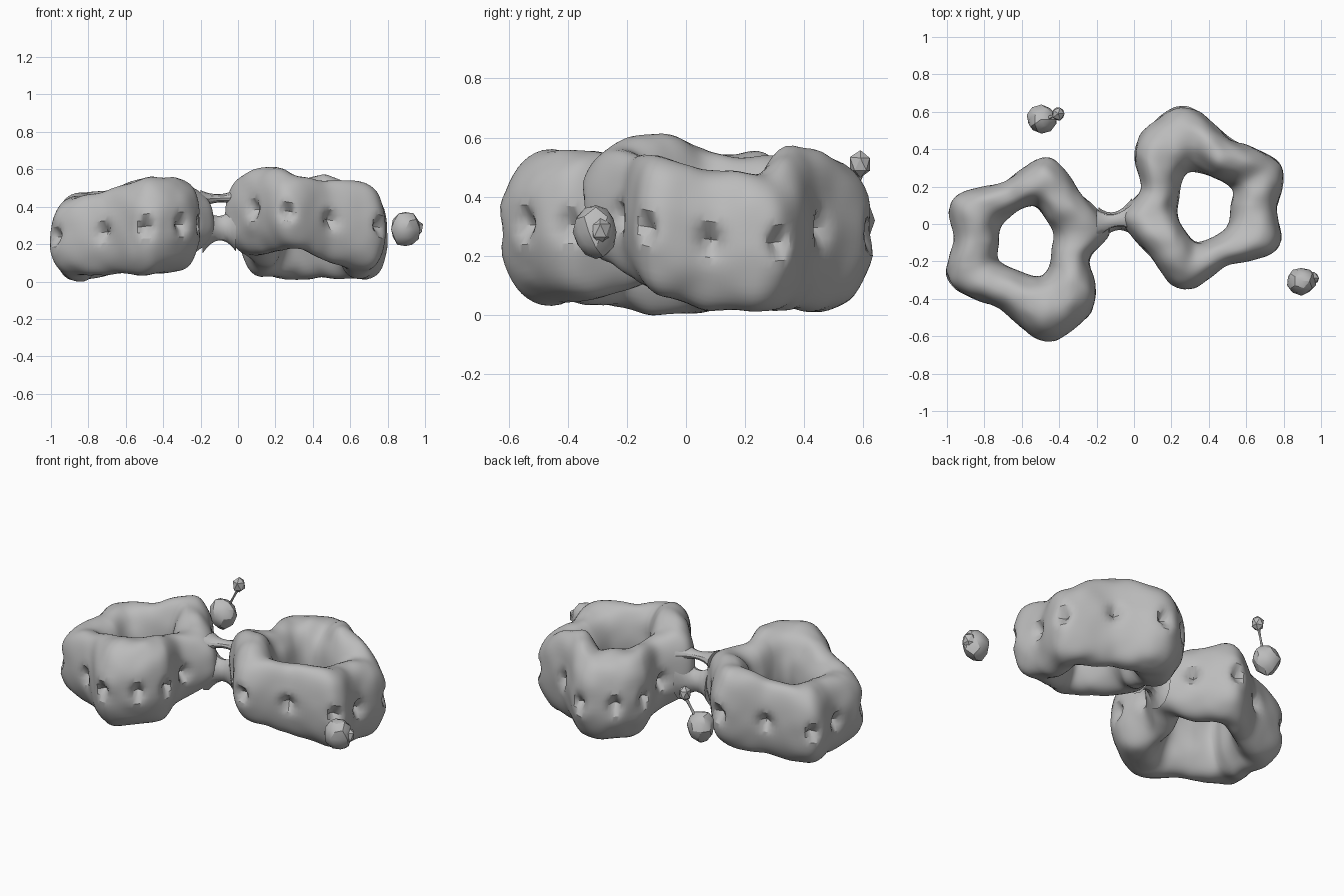
import bpy, bmesh, math, random
from mathutils import Vector, noise

random.seed(4)
if "Cube" in bpy.data.objects:
    bpy.data.objects.remove(bpy.data.objects["Cube"], do_unlink=True)

grey = bpy.data.materials.new("plain_grey")
grey.use_nodes = True
colour = (0.5, 0.5, 0.5, 1)
grey.diffuse_color = colour
grey.node_tree.nodes["Principled BSDF"].inputs["Base Color"].default_value = colour


def finish(name, bm, angle=30):
    bmesh.ops.recalc_face_normals(bm, faces=bm.faces)
    mesh = bpy.data.meshes.new(name)
    bm.to_mesh(mesh)
    bm.free()
    mesh.materials.append(grey)
    obj = bpy.data.objects.new(name, mesh)
    bpy.context.collection.objects.link(obj)
    bpy.ops.object.select_all(action='DESELECT')
    obj.select_set(True)
    bpy.context.view_layer.objects.active = obj
    bpy.ops.object.shade_smooth_by_angle(angle=math.radians(angle))


def spline(p, i, t):
    a, b, c, d = (p[(i + k) % len(p)] for k in (-1, 0, 1, 2))
    return b + (c - a) * (t / 2) + (a * 2 - b * 5 + c * 4 - d) * (t * t / 2) \
        + (b * 3 - a - c * 3 + d) * (t ** 3 / 2)


def bridge(bm, loops, closed):
    count = len(loops)
    for i in range(count if closed else count - 1):
        a, b = loops[i], loops[(i + 1) % count]
        for j in range(len(a)):
            k = (j + 1) % len(a)
            bm.faces.new((a[j], a[k], b[k], b[j]))


# Six-cornered outline: outer x, y and inner x, y at each corner and side middle
OUTLINE = [
    (-0.07, 0.03, 0.23, 0.06), (0.08, -0.17, 0.26, -0.01), (0.26, -0.36, 0.33, -0.09),
    (0.50, -0.23, 0.42, -0.07), (0.77, -0.14, 0.50, 0.00), (0.77, 0.08, 0.52, 0.10),
    (0.79, 0.32, 0.52, 0.19), (0.52, 0.46, 0.42, 0.25), (0.29, 0.63, 0.33, 0.28),
    (0.10, 0.55, 0.28, 0.27), (0.00, 0.40, 0.25, 0.22), (0.03, 0.19, 0.24, 0.14)]


# Lumpy ring swept round the outline; half_turn spins it about the middle of the necks
def lumpy_ring(name, tops, bottoms, half_turn, steps=14, sides=48):
    nodes = []
    for (ox, oy, ix, iy), top, bottom in zip(OUTLINE, tops, bottoms):
        if half_turn:
            ox, oy, ix, iy = -0.2 - ox, -oy, -0.2 - ix, -iy
        nodes.append(Vector((ox, oy, ix, iy, top, bottom)))
    bm = bmesh.new()
    loops = []
    for i in range(len(nodes)):
        for s in range(steps):
            ox, oy, ix, iy, top, bottom = spline(nodes, i, s / steps)
            centre = Vector((ox + ix, oy + iy, top + bottom)) / 2
            half = Vector((ox - ix, oy - iy, 0)) / 2
            # distance along the wall to the nearest dimple
            near = min((Vector((ox, oy)) - n.xy).length for n in nodes[1:])
            loop = []
            for j in range(sides):
                a = math.tau * j / sides
                u = math.copysign(abs(math.cos(a)) ** 0.85, math.cos(a))
                v = math.sin(a) * (top - bottom) / 2
                co = centre + half * u + Vector((0, 0, v))
                co += (co - centre) * 0.06 * noise.noise(co * 9)
                # dimples round the outer wall
                if u > 0:
                    co -= half.normalized() * 0.06 * math.exp(-(near ** 2 + v ** 2) / 0.0014)
                loop.append(bm.verts.new(co))
            loops.append(loop)
    bridge(bm, loops, True)
    finish(name, bm)


lumpy_ring("left_ring",
           (0.57, 0.62, 0.57, 0.54, 0.53, 0.49, 0.48, 0.57, 0.53, 0.54, 0.54, 0.53),
           (0.14, 0.15, 0.18, 0.12, 0.06, 0.02, 0.01, 0.02, 0.01, 0.02, 0.04, 0.09), False)
lumpy_ring("right_ring",
           (0.50, 0.54, 0.55, 0.50, 0.47, 0.46, 0.45, 0.49, 0.55, 0.56, 0.55, 0.51),
           (0.15, 0.10, 0.07, 0.04, 0.01, 0.00, 0.03, 0.04, 0.04, 0.05, 0.06, 0.10), True)


# Necks that flare into both rings
def neck(name, start, end, width, height, flare):
    bm = bmesh.new()
    loops = []
    for i in range(9):
        t = i / 8
        c = Vector(start).lerp(Vector(end), t)
        grow = 1 + flare * (2 * t - 1) ** 2
        loops.append([bm.verts.new(c + Vector((0, math.cos(a) * width, math.sin(a) * height)) * grow)
                      for a in (math.tau * j / 12 for j in range(12))])
    bridge(bm, loops, False)
    bm.faces.new(loops[0])
    bm.faces.new(loops[-1])
    finish(name, bm)


neck("lower_neck", (-0.19, -0.01, 0.28), (-0.01, 0.04, 0.29), 0.05, 0.065, 1.0)
neck("upper_neck", (-0.20, 0.00, 0.44), (0.00, 0.04, 0.45), 0.035, 0.022, 1.2)


# Loose faceted lumps
def lump(name, centre, size, detail=2):
    bm = bmesh.new()
    bmesh.ops.create_icosphere(bm, subdivisions=detail, radius=1)
    for v in bm.verts:
        v.co *= random.uniform(0.92, 1.06)
        v.co = Vector(centre) + Vector(a * b for a, b in zip(v.co, size))
    finish(name, bm, 25)


lump("side_lump", (0.895, -0.305, 0.28), (0.08, 0.075, 0.095))
lump("side_lump_tip", (0.95, -0.29, 0.285), (0.045, 0.04, 0.05), 1)
lump("back_lump", (-0.495, 0.56, 0.32), (0.08, 0.075, 0.095))
lump("back_lump_tip", (-0.405, 0.59, 0.51), (0.04, 0.04, 0.05), 1)
neck("back_lump_thread", (-0.46, 0.565, 0.37), (-0.41, 0.59, 0.49), 0.008, 0.012, 0.8)
